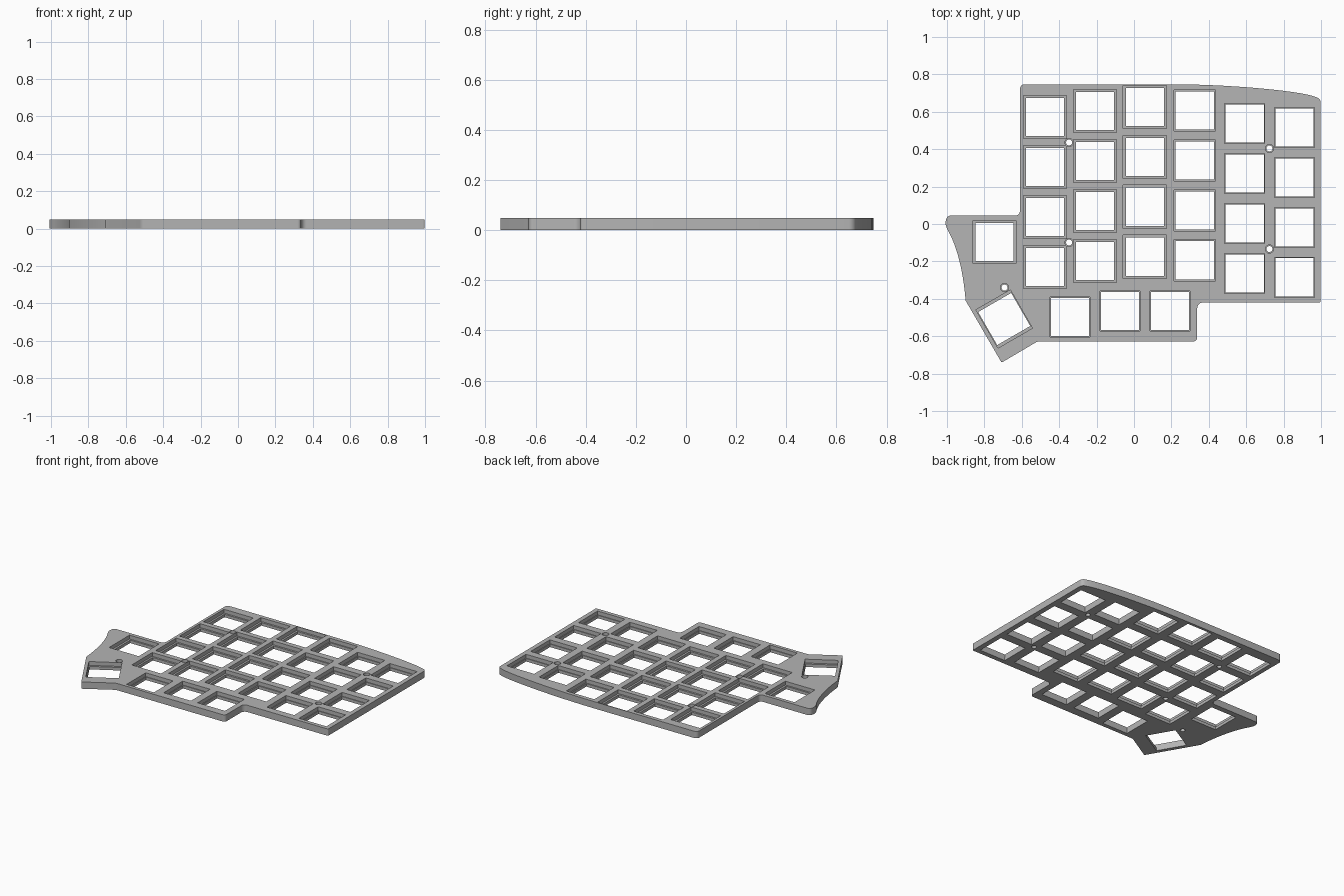
import bpy, bmesh, math
from mathutils import Vector, Matrix
from mathutils.geometry import interpolate_bezier

THICK = 0.048
LEDGE = 0.021
PITCH = 0.267

default = bpy.data.objects.get("Cube")
if default:
    bpy.data.objects.remove(default, do_unlink=True)

grey = bpy.data.materials.new("plate grey")
grey.use_nodes = True
colour = (0.46, 0.46, 0.46, 1)
grey.diffuse_color = colour
grey.node_tree.nodes["Principled BSDF"].inputs["Base Color"].default_value = colour


def rounded(corners):
    """Outline points from (x, y, fillet length) corners."""
    pts = []
    for i, (x, y, r) in enumerate(corners):
        p = Vector((x, y))
        if r == 0:
            pts.append(p)
            continue
        a = Vector(corners[i - 1][:2])
        b = Vector(corners[(i + 1) % len(corners)][:2])
        a = p + (a - p).normalized() * r
        b = p + (b - p).normalized() * r
        pts += interpolate_bezier(a, a.lerp(p, 0.55), b.lerp(p, 0.55), b, 7)
    return pts


def curve(*handles):
    """Smooth stretch of outline, without further fillets."""
    pts = interpolate_bezier(*[Vector(h) for h in handles], 14)
    return [(p.x, p.y, 0) for p in pts]


def prism(bm, pts, z0, z1):
    low = [bm.verts.new((p[0], p[1], z0)) for p in pts]
    high = [bm.verts.new((p[0], p[1], z1)) for p in pts]
    bm.faces.new(low[::-1])
    bm.faces.new(high)
    for i in range(len(pts)):
        j = (i + 1) % len(pts)
        bm.faces.new((low[i], low[j], high[j], high[i]))


def make_object(name, bm):
    bmesh.ops.recalc_face_normals(bm, faces=bm.faces)
    mesh = bpy.data.meshes.new(name)
    bm.to_mesh(mesh)
    bm.free()
    mesh.materials.append(grey)
    ob = bpy.data.objects.new(name, mesh)
    bpy.context.collection.objects.link(ob)
    return ob


# Plate outline, counterclockwise from the inner step at the back left
top_edge = curve((0.2, 0.747), (0.5, 0.747), (0.85, 0.715), (0.955, 0.685))
side_edge = curve((-0.9, -0.41), (-0.912, -0.27), (-0.94, -0.13), (-0.995, -0.035))
outline = [(-0.61, 0.045, 0.025), (-0.61, 0.747, 0.025)] + top_edge
outline += [(0.998, 0.67, 0.02), (0.998, -0.42, 0.008), (0.338, -0.42, 0.03),
            (0.338, -0.628, 0.02), (-0.516, -0.628, 0.01), (-0.708, -0.741, 0.005)]
outline += side_edge + [(-1.01, 0.0, 0.015), (-1.0, 0.045, 0.02)]
bm = bmesh.new()
prism(bm, rounded(outline), 0, THICK)
plate = make_object("switch_plate", bm)

# Key openings: x, y, turn, recess width, recess depth
keys = []
columns = [(0.572, 0.23), (0.604, 0.23), (0.626, 0.231),
           (0.607, 0.22), (0.537, 0.214), (0.516, 0.214)]
for c, (back, size) in enumerate(columns):
    for row in range(4):
        keys.append((-0.476 + c * PITCH, back - row * PITCH, 0, size, size))
for x, y in ((-0.342, -0.497), (-0.075, -0.465), (0.192, -0.465)):
    keys.append((x, y, 0, 0.214, 0.214))
keys.append((-0.746, -0.096, 0, 0.232, 0.228))
keys.append((-0.694, -0.508, 30, 0.213, 0.236))

screws = [(-0.347, 0.436), (-0.347, -0.099), (-0.692, -0.34),
          (0.724, 0.404), (0.724, -0.134)]


def rectangle(x, y, turn, w, d):
    spin = Matrix.Rotation(math.radians(turn), 2)
    return [Vector((x, y)) + spin @ Vector((sx * w / 2, sy * d / 2))
            for sx, sy in ((-1, -1), (1, -1), (1, 1), (-1, 1))]


def circle(x, y, r, n=24):
    return [(x + r * math.cos(math.tau * i / n), y + r * math.sin(math.tau * i / n))
            for i in range(n)]


# Wide recesses in the upper part, narrower openings right through
recesses, openings = bmesh.new(), bmesh.new()
for x, y, turn, w, d in keys:
    prism(recesses, rectangle(x, y, turn, w, d), LEDGE, 0.1)
    prism(openings, rectangle(x, y, turn, 0.204, 0.204), -0.05, 0.1)
for x, y in screws:
    prism(recesses, circle(x, y, 0.022), LEDGE + 0.003, 0.1)
    prism(openings, circle(x, y, 0.016), -0.05, 0.1)

cutters = [make_object("recess_cutter", recesses), make_object("opening_cutter", openings)]
for cutter in cutters:
    cutter.hide_render = True
    mod = plate.modifiers.new(cutter.name, 'BOOLEAN')
    mod.operation = 'DIFFERENCE'
    mod.solver = 'EXACT'
    mod.use_self = True
    mod.object = cutter

# Keep the cut mesh and drop the cutters
graph = bpy.context.evaluated_depsgraph_get()
cut = bpy.data.meshes.new_from_object(plate.evaluated_get(graph))
plate.modifiers.clear()
plate.data = cut
for cutter in cutters:
    bpy.data.objects.remove(cutter, do_unlink=True)

# Smooth the fillets and keep the edges crisp
bpy.ops.object.select_all(action='DESELECT')
plate.select_set(True)
bpy.context.view_layer.objects.active = plate
bpy.ops.object.shade_smooth_by_angle(angle=math.radians(30))
